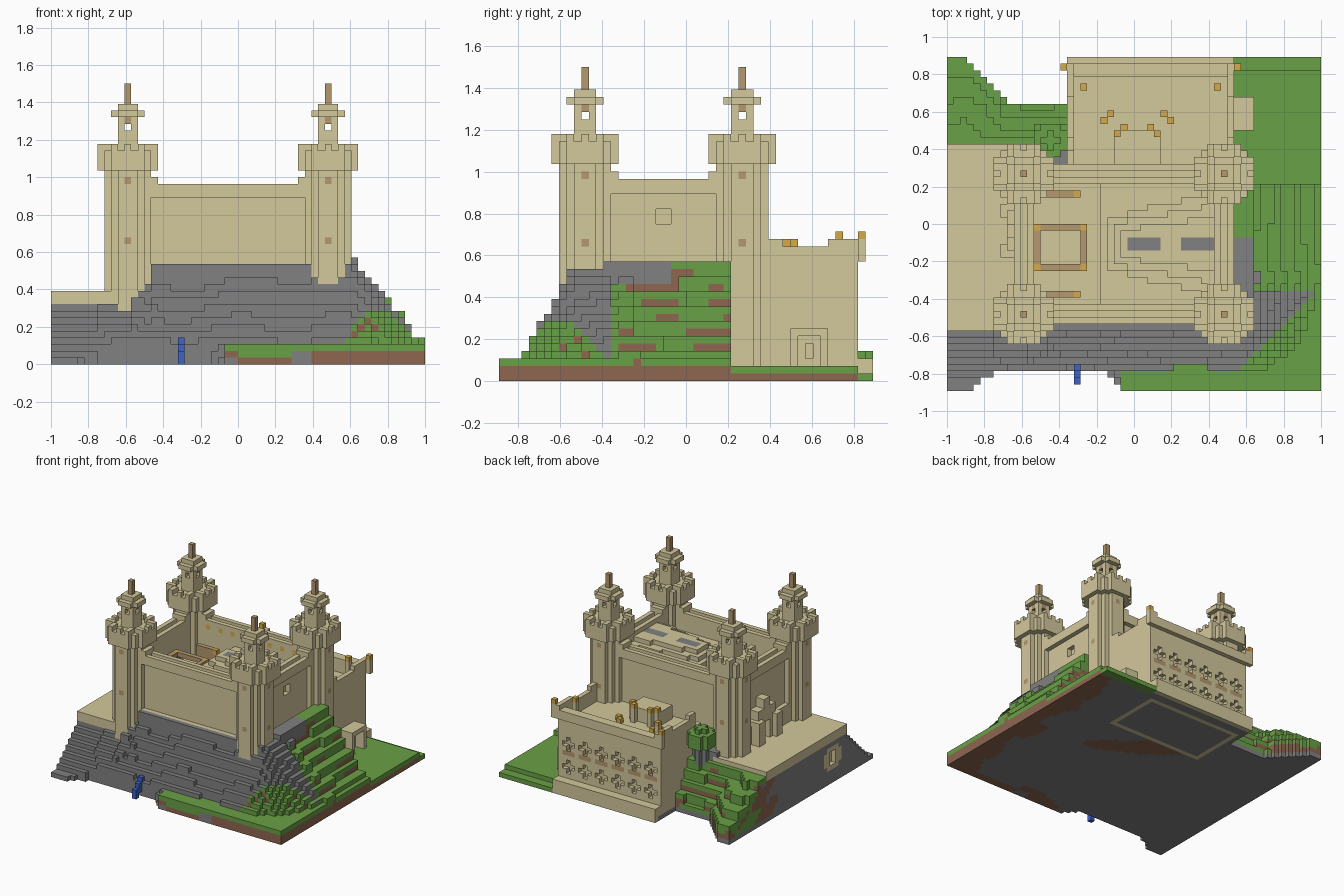
import bpy, bmesh
from math import sin, hypot

cube = bpy.data.objects.get("Cube")
if cube:
    bpy.data.objects.remove(cube)

UNIT = 1 / 28          # edge of one block
COLOURS = {
    "sandstone": (212, 200, 156), "grass": (106, 161, 71), "rock": (129, 129, 129),
    "soil": (142, 103, 80), "water": (61, 99, 198), "lamp_gold": (214, 171, 74),
    "timber": (180, 153, 110)}
NAMES = list(COLOURS)
SAND, GRASS, ROCK, SOIL, WATER, GOLD, TIMBER = range(len(NAMES))


def linear(c):
    c /= 255
    return c / 12.92 if c <= 0.04045 else ((c + 0.055) / 1.055) ** 2.4


def material(name):
    mat = bpy.data.materials.new(name)
    mat.use_nodes = True
    rgba = [linear(c) for c in COLOURS[name]] + [1]
    mat.diffuse_color = rgba
    mat.node_tree.nodes["Principled BSDF"].inputs["Base Color"].default_value = rgba
    return mat


MATERIALS = [material(name) for name in NAMES]
blocks = {}            # (x, y, z) -> (part, colour)


def box(part, xs, ys, zs, colour=SAND):
    """Fill a range of blocks; a colour of None carves them out."""
    for x in range(*xs):
        for y in range(*ys):
            for z in range(*zs):
                if colour is None:
                    blocks.pop((x, y, z), None)
                else:
                    blocks[x, y, z] = (part, colour)


def one(part, x, y, z, colour=SAND):
    blocks[x, y, z] = (part, colour)


def disc(part, cx, cy, zs, reach, limit, colour=SAND):
    for i in range(-reach, reach + 1):
        for j in range(-reach, reach + 1):
            if i * i + j * j <= limit:
                box(part, (cx + i, cx + i + 1), (cy + j, cy + j + 1), zs, colour)


def noise(x, y, z=0):
    return sin(x * 0.55 + 2 * sin(y * 0.4)) + sin(y * 0.6 + z * 1.1 + sin(x * 0.3))


# Terrain
def front_edge(x):
    if x < -14:
        return min(-22, max(-25, -25 + (x + 25) * 0.6))
    return max(-25, -22 - max(0, x + 6) * 0.75)


def back_edge(x):
    return 25 if x >= -10 else max(18, min(25, 25 - (x + 26) * 1.15))


def height(x, y):
    wobble = 0.6 * noise(x * 0.7, y * 0.6)
    if y >= 9 and -10 <= x < 15 or x >= 15 and y >= 6:
        return 1 if y >= 23 else 2
    if x < -10 and y >= 12:
        slope = 10.5 - 8.5 * (y - 12) / (back_edge(x) - 12) + wobble
        return max(2, min(10, 2 * round(slope / 2)))
    low = 3 if x > -3 else 1
    if x < -13:
        top = 9 if x < -16 else 12
        if y >= -16:
            return top
        return max(low, top - (-16 - y) * (0.9 if x < -16 else 1.3) + wobble)
    drop = hypot(max(x - 16, 0) * 1.2, max(-15 - y, 0) * 1.6)
    if drop < 2:
        return 16 if x > 14 and y > -12 else 15
    if y > -10:
        return max(low, 2 * round((15.8 - drop + wobble) / 2))
    return max(low, 15.5 - drop + wobble)


def ground_colour(x, y, z, top):
    n = noise(x, y, z)
    if y < -23 and 0 <= x < 11 and z < top - 1:
        return ROCK if x >= 8 else SOIL if z == 0 else GRASS
    if z == 0 and top > 1:
        edge = x > 23 + noise(x, y) or (y < -23 and x > 0)
        patch = x > -10 and noise(x * 0.35, y * 0.35) > 1.5
        return SOIL if edge or patch else ROCK
    slope = x < -10 and y >= 12
    hill = x >= 15 and (y >= -10 or x > 37 + y)
    if slope or hill or (x > -3 and top <= 3):
        if (hill and z > 12 and y < -2) or (slope and z > 7 and n > 0.9):
            return ROCK
        if z == top - 1 or (top > 3 and n < 0):
            return GRASS
        return SOIL
    if x == -28 and y > 2 and n > 0.6:
        return SOIL
    return GRASS if top < 4 and y < -18 and n > 1.6 else ROCK


for x in range(-28, 28):
    for y in range(-25, 25):
        if front_edge(x) <= y < back_edge(x):
            top = int(round(height(x, y)))
            for z in range(top):
                one("hillside", x, y, z, ground_colour(x, y, z, top))

# Terrace paving and the arched opening under it
box("terrace", (-28, -15), (-16, 12), (9, 11))
box("cellar_arch", (-28, -26), (-14, -8), (4, 7))
box("cellar_arch", (-28, -26), (-13, -9), (3, 8))
box("cellar_arch", (-28, -27), (-12, -10), (4, 7), None)

# Shrub
disc("shrub", -13, 12, (9, 13), 1, 1, ROCK)
disc("shrub", -13, 12, (13, 16), 2, 5, GRASS)
disc("shrub", -13, 12, (16, 17), 1, 1, GRASS)

# Waterfall
for step, (low, high) in enumerate([(3, 4), (2, 4), (1, 3), (0, 2)]):
    box("waterfall", (-9, -8), (-21 - step, -20 - step), (low, high), WATER)

# Annex: body, plinth, cornice, roof terrace
box("annex", (-10, 15), (9, 23), (0, 16))
box("annex", (-10, 15), (9, 24), (0, 1), ROCK)
box("annex", (-9, 14), (9, 22), (0, 1), SAND)
box("annex", (-8, 13), (10, 21), (0, 1), ROCK)
box("annex", (-10, 15), (23, 25), (1, 3))
box("annex", (-10, 15), (24, 25), (0, 1))
box("annex", (-10, 15), (11, 24), (16, 18))
box("annex", (-9, 14), (9, 22), (15, 18), None)
for x, corner in ((-10, -11), (14, 15)):
    box("annex", (x, x + 1), (19, 24), (18, 19))
    box("annex", (x, x + 1), (11, 13), (18, 19))
    box("annex", (corner, corner + 1), (23, 24), (16, 19))
    one("annex_lamp", corner, 23, 19, GOLD)
for x in (-8, 12):
    box("annex_lamp", (x, x + 1), (20, 21), (15, 19))
    one("annex_lamp", x, 20, 19, GOLD)

# Two rows of cross-shaped annex windows with timber sills
for x in range(-8, 14, 4):
    for z, sill in ((9, TIMBER), (4, SAND)):
        box("annex", (x, x + 1), (22, 23), (z, z + 3), None)
        box("annex", (x - 1, x + 2), (22, 23), (z + 1, z + 2), None)
        box("annex", (x - 1, x + 2), (22, 23), (z - 1, z), sill)
        box("annex", (x - 1, x + 2), (21, 22), (z, z + 1), sill)

# Roof house with lamps
box("roof_house", (-3, 4), (9, 14), (15, 18))
for x, y, z in ((-5, 15, 15), (-4, 16, 15), (-3, 13, 18), (-2, 14, 18)):
    for px in (x, -x):
        box("roof_house", (px, px + 1), (y, y + 1), (15, z))
        one("roof_lamp", px, y, z, GOLD)

# Side porch of the annex
box("porch", (15, 18), (14, 19), (2, 7))
box("porch", (16, 18), (15, 18), (2, 6), None)
box("porch", (15, 16), (16, 17), (3, 5), None)


# Curtain walls with overhanging cornice and a walkway between two parapets
def wall(xs, ys, axis, outward, base):
    def layer(at, zs, colour=SAND):
        strip = (at, at + 1)
        box("curtain_wall", strip if axis == 0 else xs, strip if axis == 1 else ys, zs, colour)

    start, end = (xs, ys)[axis]
    outer, inner = (end - 1, start) if outward > 0 else (start, end - 1)
    box("curtain_wall", xs, ys, (base, 26))
    layer(outer, (15, 25), None)
    layer(outer, (25, 27))
    layer(inner, (25, 27))


FRONT, BACK, LEFT, RIGHT = (-15, -12), (6, 9), (-18, -15), (12, 15)
LONG, SHORT = (-13, 10), (-10, 4)
box("courtyard", (-16, 13), (-13, 7), (12, 19))
wall(LONG, FRONT, 1, -1, 12)
wall(LONG, BACK, 1, 1, 9)
wall(LEFT, SHORT, 0, -1, 11)
wall(RIGHT, SHORT, 0, 1, 12)
for ys in (FRONT, BACK):
    for x in (-13, 9):
        box("curtain_wall", (x, x + 1), ys, (26, 28))
for xs in (LEFT, RIGHT):
    for y in (-10, 3):
        box("curtain_wall", xs, (y, y + 1), (26, 28))

# Lamps on the inner faces of the walls, window in the right wall
for x in range(-12, 10, 3):
    one("wall_lamp", x, 6, 25, GOLD)
box("curtain_wall", (13, 14), (-4, -2), (21, 23), None)

# Stepped hall roof widening to the right, with skylights
box("hall_roof", (-5, 12), (-12, 6), (19, 23))
for step in (1, 2, 3):
    for x in range(step - 5, 12):
        half = round((5 - step) * (1 + (x + 4) / 16))
        box("hall_roof", (x, x + 1), (-3 - half, -3 + half), (23, 23 + step))
for xs in ((-1, 4), (7, 12)):
    box("skylight", xs, (-4, -2), (25, 26), ROCK)

# Courtyard pergola and benches
box("pergola", (-15, -7), (-7, 0), (21, 22), TIMBER)
box("pergola", (-14, -8), (-6, -1), (21, 22), None)
for x in (-15, -8):
    for y in (-7, -1):
        box("pergola", (x, x + 1), (y, y + 1), (19, 21), TIMBER)
        one("pergola", x, y, 21, GOLD)
for y in (-11, 4):
    box("bench", (-13, -8), (y, y + 1), (19, 22), TIMBER)
    one("bench", -9, y, 21, GOLD)

# Terrace gate
for y in (-5, 1):
    box("gate", (-20, -17), (y, y + 2), (11, 16))
box("gate", (-19, -17), (-4, 2), (11, 18))
box("gate", (-19, -17), (-2, 0), (18, 20))
box("gate", (-19, -18), (-2, 0), (11, 15), None)

# Corner towers
for tx in (-17, 13):
    for ty in (-14, 7):
        base = 6 if tx < 0 else 12 if ty < 0 else 1
        disc("tower", tx, ty, (base, 29), 3, 10)
        disc("tower", tx, ty, (29, 32), 4, 20)
        for i in range(-4, 5):
            for j in range(-4, 5):
                rim = 10 < i * i + j * j <= 20
                if rim and (i % 2 == 0 and abs(j) > 2 or j % 2 == 0 and abs(i) > 2):
                    one("tower", tx + i, ty + j, 32)
        disc("turret", tx, ty, (32, 37), 1, 2)
        box("turret", (tx - 1, tx + 2), (ty, ty + 1), (35, 36), None)
        box("turret", (tx, tx + 1), (ty - 1, ty + 2), (35, 36), None)
        disc("turret_cap", tx, ty, (37, 38), 2, 5)
        disc("turret_cap", tx, ty, (38, 39), 1, 2)
        disc("spire", tx, ty, (39, 42), 0, 0, TIMBER)
        for i, j in ((1, 0), (-1, 0), (0, 1), (0, -1)):
            one("turret", tx + i, ty + j, 36, TIMBER)
            for z in (18, 27):
                one("tower", tx + 3 * i, ty + 3 * j, z, TIMBER)


# Turn each part's exposed block faces into a mesh
def build(part):
    bm = bmesh.new()
    verts = {}
    for cell, (owner, colour) in blocks.items():
        if owner != part:
            continue
        for axis in range(3):
            for side in (0, 1):
                near = list(cell)
                near[axis] += 2 * side - 1
                if tuple(near) in blocks:
                    continue
                ring = []
                for a, b in ((0, 0), (1, 0), (1, 1), (0, 1))[::2 * side - 1]:
                    p = list(cell)
                    p[axis] += side
                    p[(axis + 1) % 3] += a
                    p[(axis + 2) % 3] += b
                    p = tuple(p)
                    if p not in verts:
                        verts[p] = bm.verts.new([c * UNIT for c in p])
                    ring.append(verts[p])
                bm.faces.new(ring).material_index = colour
    bmesh.ops.dissolve_limit(bm, angle_limit=0.01, verts=bm.verts, edges=bm.edges,
                             delimit={'MATERIAL'})
    mesh = bpy.data.meshes.new(part)
    bm.to_mesh(mesh)
    bm.free()
    for mat in MATERIALS:
        mesh.materials.append(mat)
    bpy.context.collection.objects.link(bpy.data.objects.new(part, mesh))


for part in sorted({owner for owner, colour in blocks.values()}):
    build(part)
